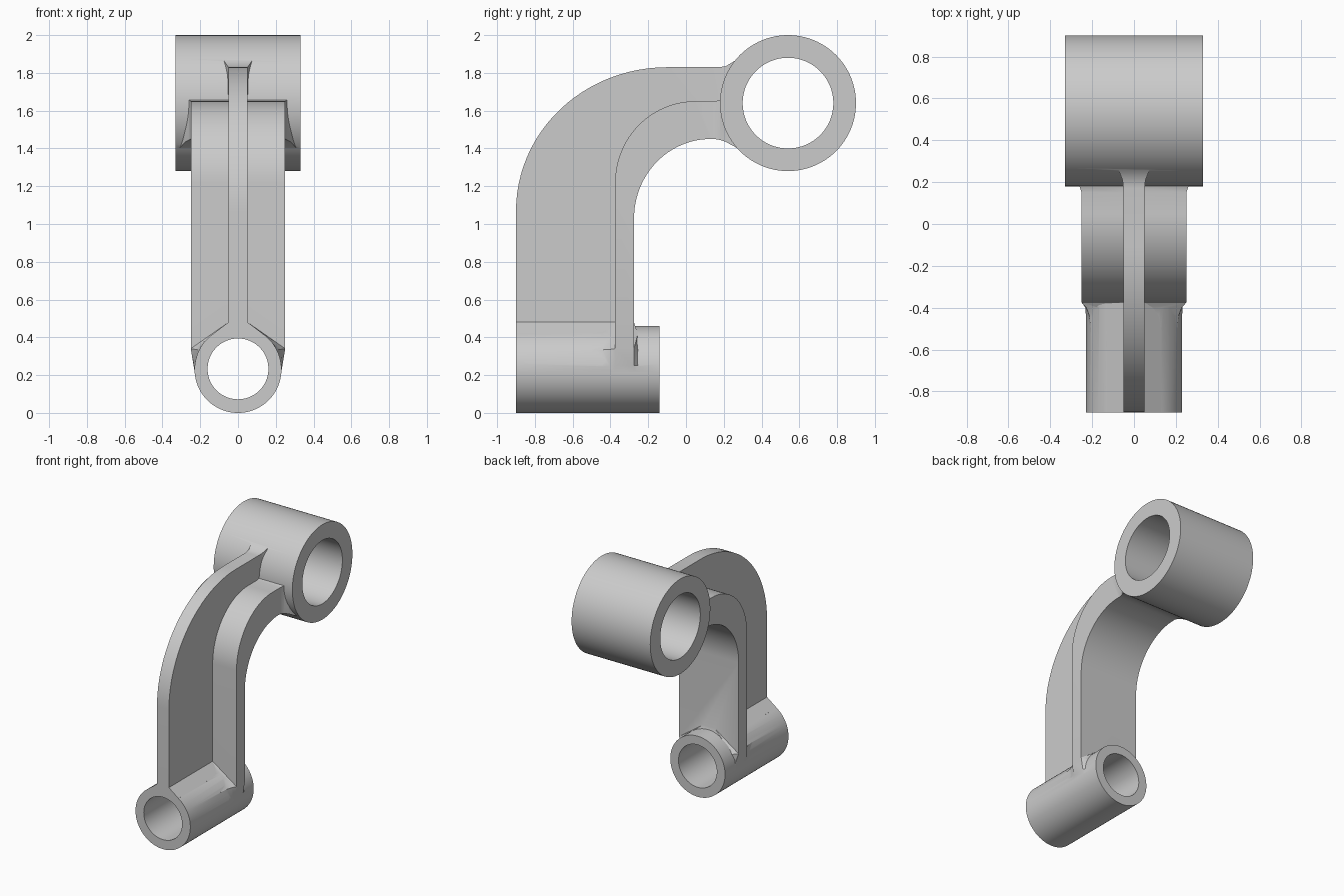
import bpy, bmesh, math

if "Cube" in bpy.data.objects:
    bpy.data.objects.remove(bpy.data.objects["Cube"])


def loft(name, sections):
    """Closed solid skinned through matching rings of 3D points."""
    bm = bmesh.new()
    rings = [[bm.verts.new(p) for p in s] for s in sections]
    n = len(rings[0])
    for a, b in zip(rings, rings[1:]):
        for i in range(n):
            j = (i + 1) % n
            bm.faces.new((a[i], a[j], b[j], b[i]))
    bm.faces.new(rings[0])
    bm.faces.new(rings[-1])
    bmesh.ops.recalc_face_normals(bm, faces=bm.faces)
    me = bpy.data.meshes.new(name)
    bm.to_mesh(me)
    bm.free()
    ob = bpy.data.objects.new(name, me)
    bpy.context.collection.objects.link(ob)
    return ob


def along_x(name, pts, hx):
    return loft(name, [[(x, y, z) for y, z in pts] for x in (-hx, hx)])


def along_y(name, pts, y0, y1):
    return loft(name, [[(x, y, z) for x, z in pts] for y in (y0, y1)])


def circle(cx, cz, r, n=96):
    return [(cx + r * math.cos(2 * math.pi * i / n),
             cz + r * math.sin(2 * math.pi * i / n)) for i in range(n)]


def bend(cy, cz, a, b, n=24):
    """Quarter ellipse from vertical leg to horizontal arm."""
    return [(cy - a * math.cos(math.pi / 2 * i / n),
             cz + b * math.sin(math.pi / 2 * i / n)) for i in range(n + 1)]


def mirrored(half):
    return half + [(-x, z) for x, z in reversed(half)]


def flare(name, rows):
    """Rows of (y, half width, top, bottom)."""
    return loft(name, [[(-w, y, t), (w, y, t), (w, y, b), (-w, y, b)]
                       for y, w, t, b in rows])


def combine(body, other, op):
    m = body.modifiers.new("join", 'BOOLEAN')
    m.operation, m.solver, m.object = op, 'EXACT', other
    bpy.context.view_layer.objects.active = body
    bpy.ops.object.modifier_apply(modifier=m.name)
    bpy.data.objects.remove(other)


# Two bearing tubes, at right angles
body = along_x("bracket_arm", circle(.54, 1.64, .36), .33)
parts = [along_y("lower_tube", circle(0, .23, .23), -.9, -.14)]

# Curved flange and the thin rib on its outside
parts.append(along_x("flange", [(-.375, .34)] + bend(.05, 1.22, .425, .43)
                     + [(.27, 1.65), (.27, 1.45)]
                     + bend(.13, 1.03, .405, .42)[::-1] + [(-.275, .34)], .25))
parts.append(along_x("rib", [(-.9, .42)] + bend(-.1, 1.07, .8, .76)
                     + [(.27, 1.83), (.27, 1.59)]
                     + bend(.05, 1.17, .375, .42)[::-1] + [(-.325, .42)], .05))

# Sloped saddle under the rib
parts.append(along_y("saddle", mirrored([(.05, .48), (.13, .42), (.05, .3)]), -.9, -.3))

# Flange foot blending into the lower tube
tube_side = [(.13, .42), (.206, .333), (.229, .25), (.222, .17)]
foot_side = [(.05, .48), (.25, .34), (.235, .25), (.222, .17)]
foot = []
for y, w in ((-.5, 0), (-.44, .15), (-.4, .5), (-.375, 1), (-.275, 1), (-.255, 0)):
    half = [(a + (c - a) * w, b + (d - b) * w)
            for (a, b), (c, d) in zip(tube_side, foot_side)]
    foot.append([(x, y, z) for x, z in mirrored(half)])
parts.append(loft("flange_foot", foot))

# Small flares where flange and rib meet the upper tube
parts.append(flare("flange_flare", [(.15, .25, 1.65, 1.45), (.18, .26, 1.655, 1.445),
                                    (.21, .28, 1.67, 1.435), (.275, .31, 1.7, 1.4)]))
parts.append(flare("rib_flare", [(.17, .05, 1.83, 1.6), (.21, .055, 1.835, 1.6),
                                 (.26, .075, 1.865, 1.6)]))

for p in parts:
    combine(body, p, 'UNION')

# Bores
combine(body, along_x("upper_bore", circle(.54, 1.64, .24), .5), 'DIFFERENCE')
combine(body, along_y("lower_bore", circle(0, .233, .161), -1.1, 0), 'DIFFERENCE')

bpy.ops.object.select_all(action='DESELECT')
body.select_set(True)
bpy.context.view_layer.objects.active = body
bpy.ops.object.shade_smooth_by_angle(angle=math.radians(25))
